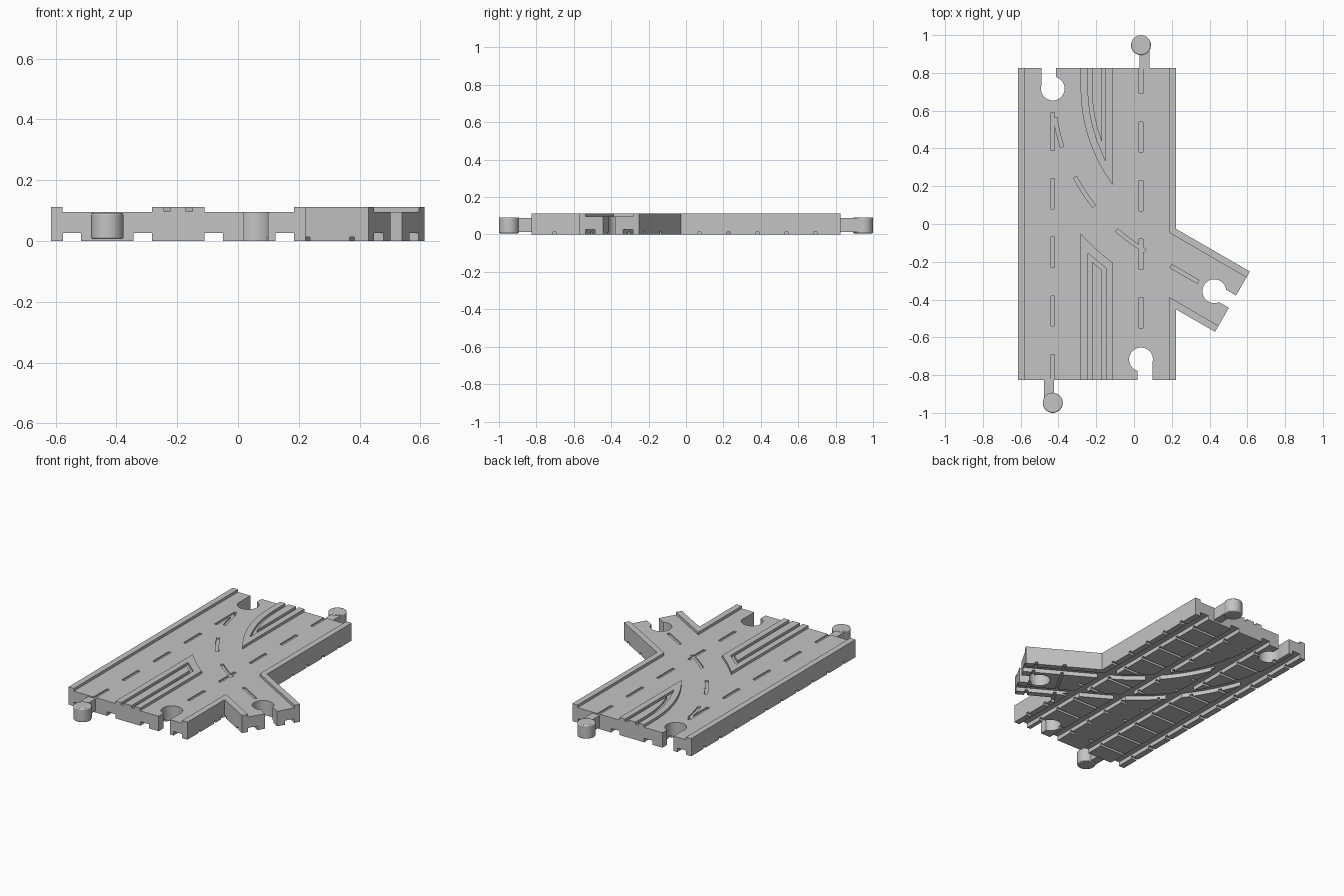
import bpy, bmesh
from math import sin, cos, acos, radians, pi
from mathutils import Vector

if "Cube" in bpy.data.objects:
    bpy.data.objects.remove(bpy.data.objects["Cube"])

grey = bpy.data.materials.new("plain_grey")
grey.use_nodes = True
grey.diffuse_color = (0.55, 0.55, 0.55, 1)
grey.node_tree.nodes["Principled BSDF"].inputs["Base Color"].default_value = grey.diffuse_color

# Layout: two parallel lanes and a branch that leaves the left lane on an arc
LANES = (-0.43, 0.037)
END, TOP, ROAD = 0.825, 0.112, 0.095
LEFT, RIGHT = -0.615, 0.222
BEND, R = Vector((0.575, 0.72)), 1.005
BRANCH_END, BRANCH_MID, HALF = 0.657, -0.0955, 0.1845


def on_branch(u, v):
    """Point u along the branch direction and v across it."""
    a = radians(30)
    return Vector((u * cos(a) + v * sin(a), -u * sin(a) + v * cos(a)))


def branch_at_x(x, v):
    return on_branch((x - v * sin(radians(30))) / cos(radians(30)), v)


def arc(r, a0, a1, n=24):
    return [BEND - r * Vector((cos(a0 + (a1 - a0) * i / n), sin(a0 + (a1 - a0) * i / n)))
            for i in range(n + 1)]


def make_object(name, bm):
    bmesh.ops.recalc_face_normals(bm, faces=bm.faces)
    mesh = bpy.data.meshes.new(name)
    bm.to_mesh(mesh)
    bm.free()
    mesh.materials.append(grey)
    obj = bpy.data.objects.new(name, mesh)
    bpy.context.collection.objects.link(obj)
    return obj


def prism(name, outline, z0, z1):
    bm = bmesh.new()
    low, high = ([bm.verts.new((p[0], p[1], z)) for p in outline] for z in (z0, z1))
    bm.faces.new(low)
    bm.faces.new(high)
    for i in range(len(low)):
        bm.faces.new((low[i - 1], low[i], high[i], high[i - 1]))
    return make_object(name, bm)


def ribbon(name, path, half, z0, z1):
    """Strip of constant width along a path, with mitred corners."""
    path = [Vector(p) for p in path]
    bm, rings = bmesh.new(), []
    for i, p in enumerate(path):
        d0 = (p - path[i - 1]).normalized() if i else None
        d1 = (path[i + 1] - p).normalized() if i < len(path) - 1 else None
        d0, d1 = d0 or d1, d1 or d0
        n0, n1 = Vector((-d0.y, d0.x)), Vector((-d1.y, d1.x))
        side = (n0 + n1).normalized()
        side *= half / max(side.dot(n0), 0.2)
        corners = ((p + side, z0), (p - side, z0), (p - side, z1), (p + side, z1))
        rings.append([bm.verts.new((q.x, q.y, z)) for q, z in corners])
    for a, b in zip(rings, rings[1:]):
        for k in range(4):
            j = (k + 1) % 4
            bm.faces.new((a[k], a[j], b[j], b[k]))
    bm.faces.new(rings[0])
    bm.faces.new(rings[-1])
    return make_object(name, bm)


def circle(c, r, n=40):
    return [(c[0] + r * cos(2 * pi * i / n), c[1] + r * sin(2 * pi * i / n)) for i in range(n)]


def solid_volume(mesh):
    """Volume of a closed mesh, or zero if it has open edges."""
    bm = bmesh.new()
    bm.from_mesh(mesh)
    closed = all(e.is_manifold for e in bm.edges)
    volume = bm.calc_volume() if closed else 0
    bm.free()
    return volume


def cut(cutter):
    """Subtract the cutter, keeping the first solver result that is a sound solid."""
    cutter.hide_render = True
    before = solid_volume(track.data)
    mod = track.modifiers.new("cut", "BOOLEAN")
    mod.operation, mod.object = "DIFFERENCE", cutter
    for solver in ("MANIFOLD", "EXACT", "FLOAT"):
        mod.solver = solver
        graph = bpy.context.evaluated_depsgraph_get()
        result = bpy.data.meshes.new_from_object(track.evaluated_get(graph))
        if 0.6 * before < solid_volume(result) < before:
            track.data = result
            break
    track.modifiers.remove(mod)
    bpy.data.objects.remove(cutter)


def smooth(obj):
    bpy.ops.object.select_all(action="DESELECT")
    obj.select_set(True)
    bpy.context.view_layer.objects.active = obj
    bpy.ops.object.shade_smooth_by_angle(angle=radians(30))


# Track body: straight slab with the angled branch
v_hi, v_lo = BRANCH_MID + HALF, BRANCH_MID - HALF
track = prism("track_body", [
    (LEFT, -END), (RIGHT, -END), branch_at_x(RIGHT, v_lo), on_branch(BRANCH_END, v_lo),
    on_branch(BRANCH_END, v_hi), branch_at_x(RIGHT, v_hi), (RIGHT, END), (LEFT, END)], 0, TOP)


# Routes shared by road surfaces and underside rails
def routes(offset):
    for x in LANES:
        yield [(x + offset, -1), (x + offset, 1)]
    yield arc(R - offset, 0, radians(60)) + [on_branch(0.8, BRANCH_MID + offset)]


# Sunken road surfaces leave the kerbs and medians standing
for path in routes(0):
    cut(ribbon("road_cutter", path, 0.1475, ROAD, 0.3))

# Inset loops on the two medians
xa, xb = -0.2335, -0.16
r_front, r_back = 1.208, BEND.x - xa


def angle_at(x, r):
    return acos((BEND.x - x) / r)


front_loop = [(xa, -1)] + arc(r_front, angle_at(xa, r_front), angle_at(xb, r_front), 1) + [(xb, -1)]
back_loop = [(xa, 1)] + arc(r_back, 0, angle_at(xb, r_back), 5) + [(xb, 1)]
for loop in (front_loop, back_loop):
    cut(ribbon("loop_cutter", loop, 0.0105, 0.097, 0.3))

# Dashed centre lines
dashes = []
for k in range(5):
    y = -0.85 + 0.31 * k
    dashes.append([(LANES[0], y), (LANES[0], y + 0.16 + (0.04 if k == 4 else 0))])
    dashes.append([(LANES[1], -y), (LANES[1], -y - 0.16)])
for a0, a1 in ((9, 18), (28, 38.5), (48.5, 59)):
    dashes.append(arc(R, radians(a0), radians(a1), 6))
dashes.append([on_branch(0.28, BRANCH_MID), on_branch(0.447, BRANCH_MID)])
for path in dashes:
    cut(ribbon("dash_cutter", path, 0.0095, 0.086, 0.3))

# Rail grooves underneath
for offset in (-0.1165, 0.1165):
    for path in routes(offset):
        cut(ribbon("rail_cutter", path, 0.03, -0.1, 0.026))

# Shallow tie grooves underneath
ties = []
for k in range(10):
    y = -0.703 + 0.155 * k
    ties += [[(LEFT - 0.05, y), (-0.25, y)], [(-0.143, y), (RIGHT + 0.005, y)]]
for u in (0.427, 0.595):
    ties.append([on_branch(u, v_lo - 0.05), on_branch(u, v_hi + 0.05)])
for path in ties:
    cut(ribbon("tie_cutter", path, 0.009, -0.1, 0.014))

# Sockets: round hole with a slot to the edge
for x, s in ((LANES[1], -1), (LANES[0], 1)):
    cut(prism("socket_cutter", circle((x, s * 0.717), 0.063), -0.1, 0.3))
    mid = x - s * 0.0215
    cut(ribbon("slot_cutter", [(mid, s * 0.717), (mid, s)], 0.0395, -0.1, 0.3))
cut(prism("socket_cutter", circle(on_branch(0.546, BRANCH_MID), 0.063), -0.1, 0.3))
cut(ribbon("slot_cutter", [on_branch(0.546, BRANCH_MID), on_branch(0.8, BRANCH_MID)],
           0.038, -0.1, 0.3))
smooth(track)

# Connector pegs with offset stems
for label, x, s in (("back", LANES[1], 1), ("front", LANES[0], -1)):
    peg = prism(label + "_peg", circle((x, s * 0.947), 0.053), 0.006, 0.092)
    bevel = peg.modifiers.new("rounded_rim", "BEVEL")
    bevel.width, bevel.segments, bevel.limit_method = 0.006, 2, "ANGLE"
    bevel.angle_limit = radians(60)
    smooth(peg)
    mid = x + s * 0.0195
    ribbon(label + "_peg_stem", [(mid, s * 0.82), (mid, s * 0.947)], 0.0265, 0.012, 0.088)
